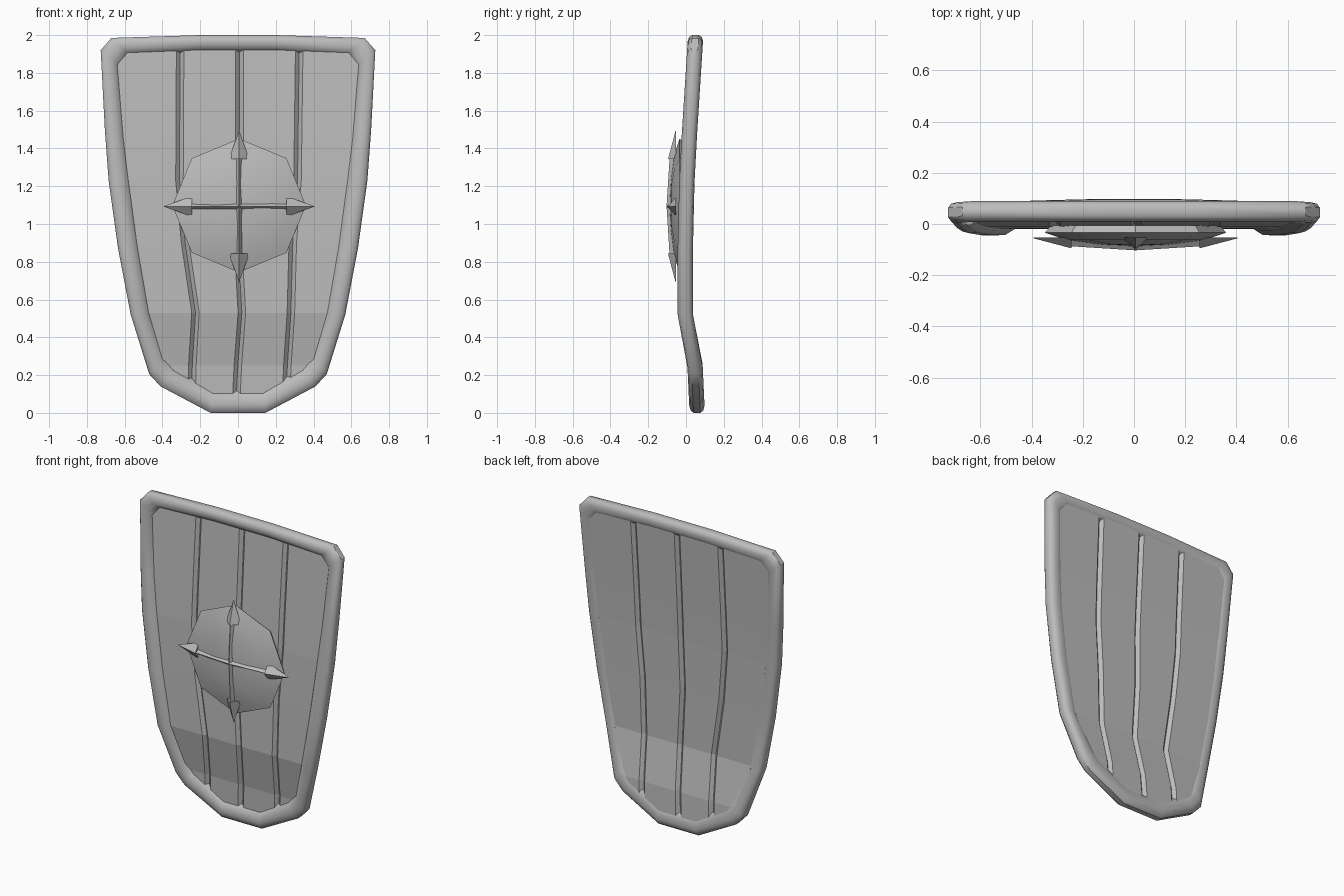
import bpy, bmesh, math
from mathutils import Vector

cube = bpy.data.objects.get("Cube")
if cube:
    bpy.data.objects.remove(cube)

grey = bpy.data.materials.new("plain grey")
grey.use_nodes = True
grey.diffuse_color = (0.5, 0.5, 0.5, 1)
grey.node_tree.nodes["Principled BSDF"].inputs["Base Color"].default_value = (0.5, 0.5, 0.5, 1)


def lerp_table(table, v):
    """Piecewise linear lookup in an ascending list of pairs."""
    for (a, fa), (b, fb) in zip(table, table[1:]):
        if v <= b:
            return fa + (fb - fa) * max(0, v - a) / (b - a)
    return table[-1][1]


def loft(name, rings, closed=False, smooth=None):
    """Skin a list of equal rings, capping the ends unless it is closed."""
    bm = bmesh.new()
    vs = [[bm.verts.new(p) for p in ring] for ring in rings]
    n = len(rings[0])
    pairs = list(zip(vs, vs[1:])) + ([(vs[-1], vs[0])] if closed else [])
    for a, b in pairs:
        for i in range(n):
            j = (i + 1) % n
            bm.faces.new((a[i], a[j], b[j], b[i]))
    if not closed:
        bm.faces.new(vs[0])
        bm.faces.new(vs[-1])
    bmesh.ops.remove_doubles(bm, verts=bm.verts, dist=0.0005)
    bmesh.ops.recalc_face_normals(bm, faces=bm.faces)
    mesh = bpy.data.meshes.new(name)
    bm.to_mesh(mesh)
    bm.free()
    mesh.materials.append(grey)
    ob = bpy.data.objects.new(name, mesh)
    bpy.context.collection.objects.link(ob)
    if smooth:
        bpy.ops.object.select_all(action='DESELECT')
        ob.select_set(True)
        bpy.context.view_layer.objects.active = ob
        bpy.ops.object.shade_smooth_by_angle(angle=math.radians(smooth))
    return ob


# Front-to-back bend of the whole shield, by height
BEND = [(0, .058), (.25, .047), (.53, -.005), (.9, -.003), (1.23, .005), (1.45, .016), (2, .05)]


def bend(z):
    return lerp_table(BEND, z)


# Rim: outer and inner outline of one half, mirrored and lofted
OUTER = [(.2, 2), (.67, 1.985), (.727, 1.92), (.705, 1.5), (.685, 1.23), (.635, .87),
         (.568, .52), (.47, .205), (.41, .14), (.145, 0)]
INNER = [(.2, 1.912), (.575, 1.897), (.628, 1.835), (.597, 1.45), (.567, 1.2), (.523, .87),
         (.462, .52), (.39, .3), (.335, .235), (.13, .115)]
half = list(zip(OUTER, INNER))
flip = [((-o[0], o[1]), (-i[0], i[1])) for o, i in reversed(half)]
SECTION = [(0, -.018), (.12, -.034), (.35, -.041), (.62, -.039), (.85, -.024), (1, -.004),
           (1, .012), (.85, .03), (.62, .038), (.35, .04), (.12, .034), (0, .018)]
rings = []
for (ox, oz), (ix, iz) in half + flip:
    y = bend(oz)
    rings.append([(ox + (ix - ox) * t, y + d, oz + (iz - oz) * t) for t, d in SECTION])
loft("rim", rings, closed=True, smooth=40)

# Planks: boards with chamfered edges between bent seams
ROWS = [1.955, 1.88, 1.45, 1.23, .9, .53, .25, .06]
EDGE = [(.06, .38), (.25, .43), (.53, .515), (.9, .585), (1.23, .625), (1.45, .65),
        (1.88, .675), (1.955, .62)]
SEAMS = [[(0, -.245), (.2, -.245), (.53, -.225), (.9, -.28), (1.23, -.31), (2, -.306)],
         [(0, -.01), (.15, -.01), (.5, .022), (.9, 0), (1.23, .008), (2, .008)],
         [(0, .255), (.2, .258), (.53, .28), (.9, .29), (1.23, .315), (2, .325)]]
FLOOR = [(0, .06), (.14, .06), (.4, .2)]
CHAMFER = .02
bounds = [[(z, -x) for z, x in EDGE]] + SEAMS + [EDGE]
names = ["right_outer_plank", "right_inner_plank", "left_inner_plank", "left_outer_plank"]
for name, lo, hi in zip(names, bounds, bounds[1:]):
    rings = []
    for z in ROWS:
        a, b = lerp_table(lo, z), lerp_table(hi, z)
        ring = []
        for x, d in [(a, .006), (a + CHAMFER, -.014), (b - CHAMFER, -.014), (b, .006),
                     (b, .016), (b - CHAMFER, .036), (a + CHAMFER, .036), (a, .016)]:
            h = max(z, lerp_table(FLOOR, abs(x)))
            ring.append((x, bend(h) + d, h))
        rings.append(ring)
    loft(name, rings)

# Boss: shallow eight-sided dome
CX, CZ = .006, 1.098
rings = []
for r, y in [(.33, -.005), (.354, -.034), (.27, -.062), (.13, -.08), (.01, -.086)]:
    rings.append([(CX + r * math.sin(k * math.pi / 4), y, CZ + r * math.cos(k * math.pi / 4))
                  for k in range(8)])
loft("boss", rings, smooth=30)

# Cross on the boss: four ridged arms, each with a pointed head
for k, side in enumerate(["top", "left", "bottom", "right"]):
    ang = k * math.pi / 2
    along = Vector((math.sin(ang), 0, math.cos(ang)))
    across = Vector((math.cos(ang), 0, -math.sin(ang)))
    origin = Vector((CX, 0, CZ - .005))

    def wedge(dist, width, ridge, base):
        c = origin + along * dist
        return [c - across * width + Vector((0, base, 0)), c + Vector((0, ridge, 0)),
                c + across * width + Vector((0, base, 0))]

    loft(side + "_arm", [wedge(0, .036, -.103, -.06), wedge(.27, .022, -.086, -.045)])
    loft(side + "_arrowhead", [wedge(.25, .054, -.095, -.053), wedge(.399, .001, -.056, -.053)])
